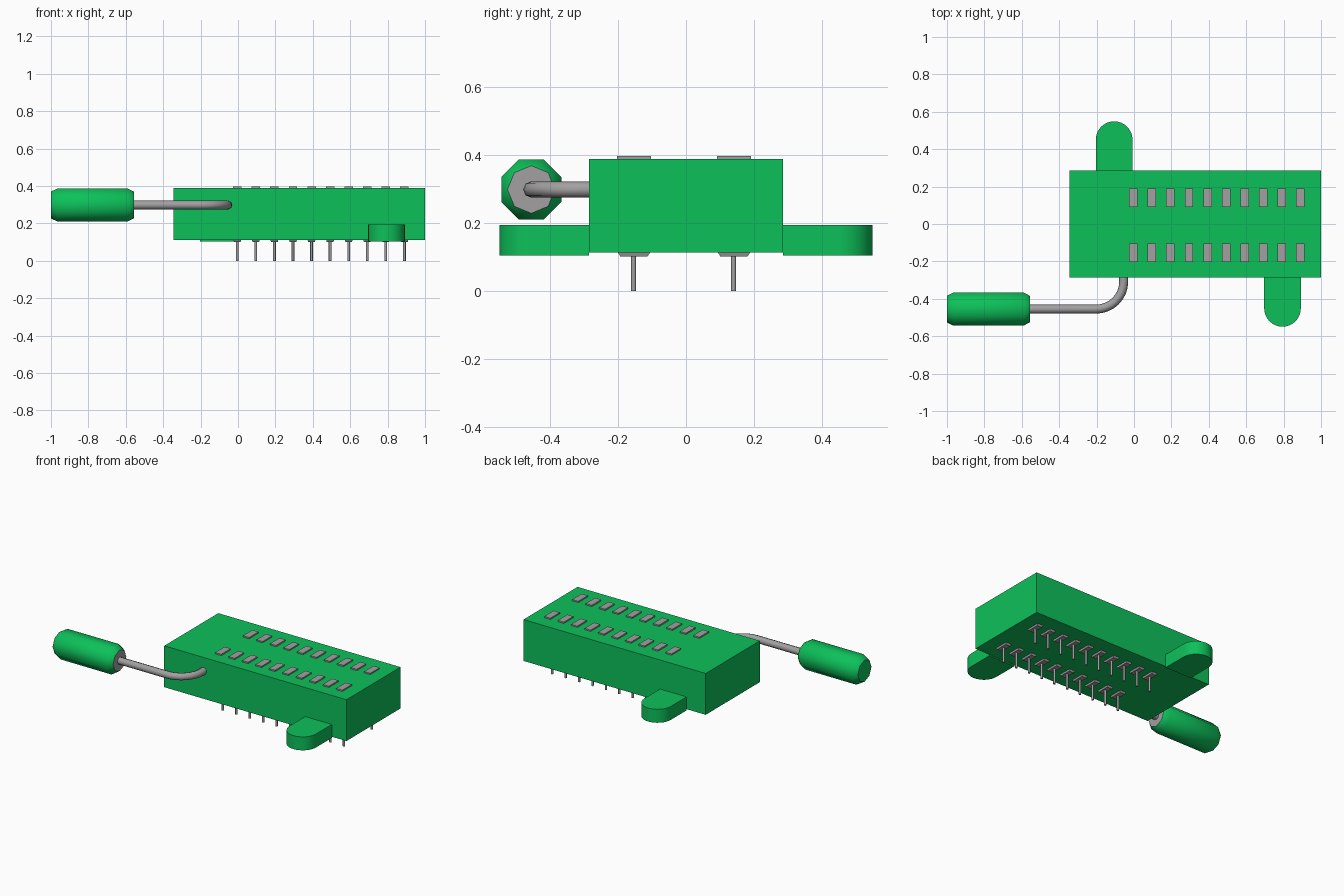
import bpy, bmesh, math
from mathutils import Matrix, Vector

cube = bpy.data.objects.get("Cube")
if cube:
    bpy.data.objects.remove(cube, do_unlink=True)


def material(name, rgb):
    m = bpy.data.materials.new(name)
    m.use_nodes = True
    m.diffuse_color = (*rgb, 1)
    m.node_tree.nodes["Principled BSDF"].inputs["Base Color"].default_value = (*rgb, 1)
    return m


GREEN = material("green plastic", (0.004, 0.53, 0.102))
GREY = material("grey metal", (0.36, 0.35, 0.35))


def finish(name, bm, *mats, smooth=None):
    bmesh.ops.recalc_face_normals(bm, faces=bm.faces)
    mesh = bpy.data.meshes.new(name)
    bm.to_mesh(mesh)
    bm.free()
    for m in mats:
        mesh.materials.append(m)
    ob = bpy.data.objects.new(name, mesh)
    bpy.context.collection.objects.link(ob)
    if smooth:
        bpy.ops.object.select_all(action='DESELECT')
        ob.select_set(True)
        bpy.context.view_layer.objects.active = ob
        bpy.ops.object.shade_smooth_by_angle(angle=math.radians(smooth))
    return ob


def add_box(bm, lo, hi, taper=1.0):
    """Box between two corners; taper narrows its underside."""
    lo, hi = Vector(lo), Vector(hi)
    size, mid = hi - lo, (lo + hi) / 2
    verts = bmesh.ops.create_cube(bm, size=1)["verts"]
    for v in verts:
        k = taper if v.co.z < 0 else 1.0
        v.co = mid + Vector((v.co.x * size.x * k, v.co.y * size.y * k, v.co.z * size.z))


# Socket body
HALF, BOTTOM, TOP = 0.285, 0.112, 0.388
bm = bmesh.new()
add_box(bm, (-0.345, -HALF, BOTTOM), (1.0, HALF, TOP))
finish("socket_body", bm, GREEN)


# Rounded mounting tabs
def tab(name, x, side, r=0.098, reach=0.549):
    bm = bmesh.new()
    pts = [(x - r, HALF)]
    for i in range(17):
        a = math.pi - math.pi * i / 16
        pts.append((x + r * math.cos(a), reach - r + r * math.sin(a)))
    pts.append((x + r, HALF))
    face = bm.faces.new([bm.verts.new((px, side * py, 0.104)) for px, py in pts])
    top = bmesh.ops.extrude_face_region(bm, geom=[face])["geom"]
    bmesh.ops.translate(bm, vec=(0, 0, 0.09),
                        verts=[g for g in top if isinstance(g, bmesh.types.BMVert)])
    finish(name, bm, GREEN, smooth=30)


tab("front_tab", 0.794, -1)
tab("back_tab", -0.106, 1)

# Contact rows: top plates, tapered lower plates and pins
for row, y in (("front", -0.153), ("back", 0.141)):
    plates, pins = bmesh.new(), bmesh.new()
    for i in range(10):
        x = -0.004 + 0.0993 * i
        add_box(plates, (x - 0.0225, y - 0.05, TOP - 0.01), (x + 0.0225, y + 0.05, 0.397))
        add_box(plates, (x - 0.0225, y - 0.05, 0.101), (x + 0.0225, y + 0.05, BOTTOM + 0.005), 0.8)
        bmesh.ops.create_cone(pins, cap_ends=True, segments=8, radius1=0.0075, radius2=0.0075,
                              depth=0.11, matrix=Matrix.Translation((x, y - 0.001, 0.055)))
    finish(row + "_contacts", plates, GREY)
    finish(row + "_pins", pins, GREY, smooth=50)

# Lever grip: hull of octagonal rings, grey on the end that holds the rod
LY, LZ = -0.455, 0.298
bm = bmesh.new()
for x, r, phase in ((-1.0, 0.072, 0), (-0.965, 0.0955, 0.5), (-0.59, 0.0955, 0.5), (-0.555, 0.07, 0)):
    for i in range(8):
        a = (i + phase) * math.pi / 4
        bm.verts.new((x, LY + r * math.cos(a), LZ + r * math.sin(a)))
bmesh.ops.convex_hull(bm, input=bm.verts[:])
bmesh.ops.dissolve_limit(bm, angle_limit=0.01, verts=bm.verts[:], edges=bm.edges[:])
bmesh.ops.recalc_face_normals(bm, faces=bm.faces)
for f in bm.faces:
    f.material_index = 1 if f.normal.x > 0.95 else 0
finish("lever_grip", bm, GREEN, GREY, smooth=30)

# Bent lever rod, running into the body
R, CX = 0.147, -0.202
path = [(-0.57, LY)]
for i in range(9):
    a = -math.pi / 2 + i * math.pi / 16
    path.append((CX + R * math.cos(a), LY + R + R * math.sin(a)))
path.append((CX + R, -0.27))
curve = bpy.data.curves.new("lever_rod", 'CURVE')
curve.dimensions = '3D'
curve.bevel_depth = 0.024
curve.bevel_resolution = 2
curve.use_fill_caps = True
spline = curve.splines.new('POLY')
spline.points.add(len(path) - 1)
for p, (x, y) in zip(spline.points, path):
    p.co = (x, y, LZ, 1)
spline.use_smooth = True
curve.materials.append(GREY)
rod = bpy.data.objects.new("lever_rod", curve)
bpy.context.collection.objects.link(rod)
